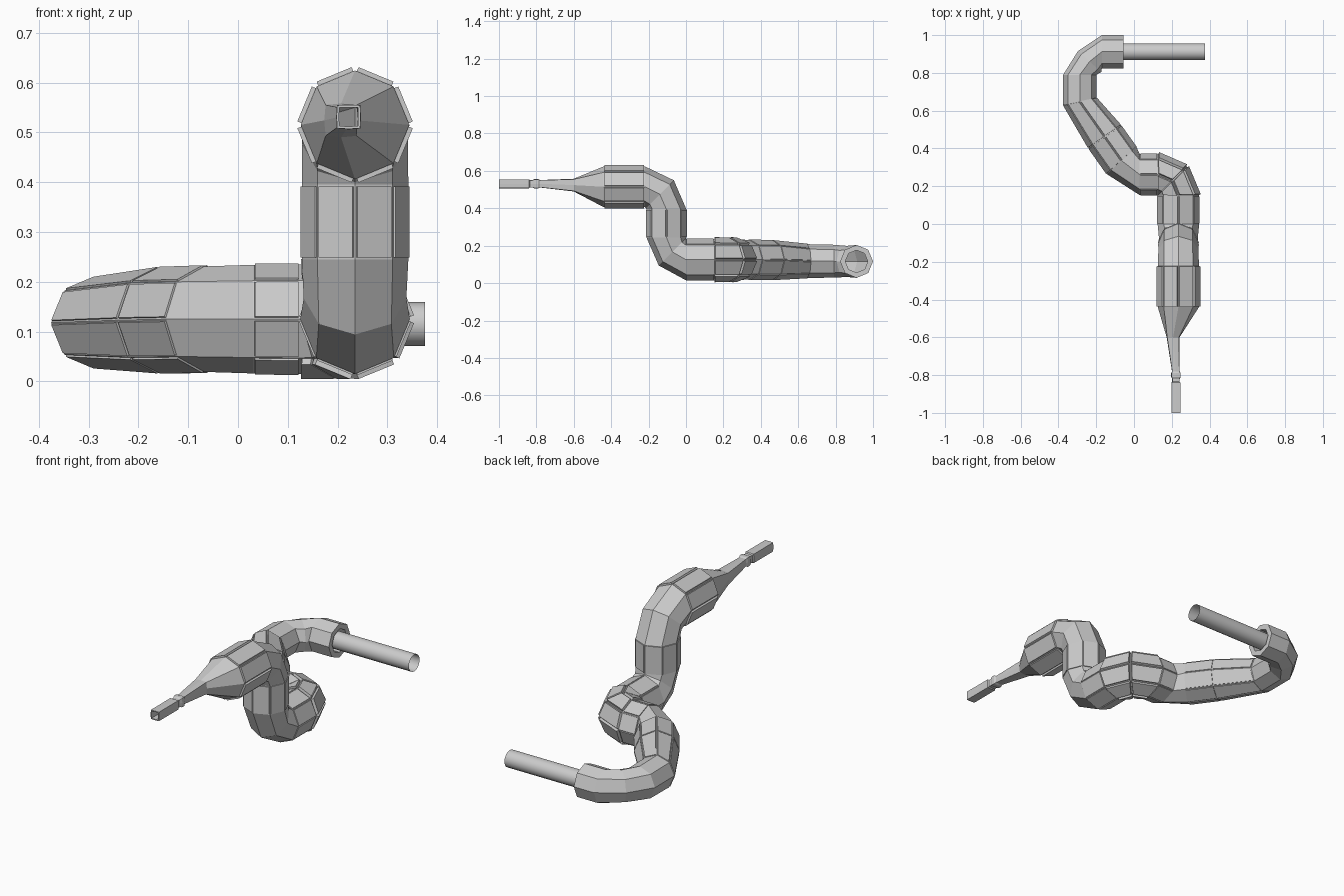
import bpy, bmesh
from math import sin, cos, pi, radians
from mathutils import Vector


def loft(name, rings, up, panels):
    """Eight-sided tube. rings: (centre, tangent, radius, squareness).
    panels: {segment index: raised panel depth}"""
    bm = bmesh.new()
    loops = []
    for c, t, r, sq in rings:
        v = t.cross(up)
        loop = []
        for i in range(8):
            a = i * pi / 4
            rr = r * (1 + 0.414 * sq) if i % 2 else r
            loop.append(bm.verts.new(c + (up * cos(a) + v * sin(a)) * rr))
        loops.append(loop)
    groups = {}
    for s, (a, b) in enumerate(zip(loops, loops[1:])):
        for i in range(8):
            j = (i + 1) % 8
            f = bm.faces.new((a[i], a[j], b[j], b[i]))
            if s in panels:
                groups.setdefault(panels[s], []).append(f)
    bm.normal_update()
    # raised plates, skipping the pinched faces inside the bends
    for depth, faces in groups.items():
        ok = [f for f in faces if min(e.calc_length() for e in f.edges) > 0.025]
        bmesh.ops.inset_individual(bm, faces=ok, thickness=0.005, depth=0)
        bmesh.ops.inset_individual(bm, faces=ok, thickness=0.0005, depth=depth)
    bmesh.ops.remove_doubles(bm, verts=bm.verts, dist=0.0004)
    me = bpy.data.meshes.new(name)
    bm.to_mesh(me)
    bm.free()
    ob = bpy.data.objects.new(name, me)
    bpy.context.collection.objects.link(ob)
    return ob


# Lower hose: curves in the horizontal plane (x, y, z, radius, heading)
hose = [
    (-0.10, 0.912, 0.116, 0.060, 0),      # socket around the rod
    (-0.055, 0.912, 0.116, 0.060, 180),
    (-0.055, 0.912, 0.116, 0.088, 180),
    (-0.17, 0.912, 0.116, 0.088, 180),
    (-0.235, 0.860, 0.116, 0.083, 228),
    (-0.287, 0.790, 0.117, 0.088, 270),
    (-0.287, 0.650, 0.118, 0.090, 282),
    (-0.155, 0.462, 0.123, 0.105, 305),
    (-0.065, 0.335, 0.125, 0.106, 312),
    (0.030, 0.262, 0.125, 0.109, 360),
    (0.125, 0.262, 0.125, 0.110, 360),
    (0.203, 0.228, 0.125, 0.109, 315),
    (0.235, 0.150, 0.125, 0.110, 270),
    (0.235, 0.000, 0.125, 0.110, 270),
]
rings = []
for x, y, z, r, h in hose:
    h = 180 if h == 0 else h
    h = radians(h)
    rings.append((Vector((x, y, z)), Vector((cos(h), sin(h), 0)), r, 0))
loft("lower_hose", rings, Vector((0, 0, 1)),
     {6: 0.004, 7: 0.004, 9: 0.004, 10: 0.013, 11: 0.013, 12: 0.004})

# Upper arm and nozzle: curves in the vertical plane (x, y, z, radius, heading, squareness)
arm = [
    (0.235, 0.000, 0.125, 0.110, 180, 0),
    (0.235, -0.073, 0.167, 0.103, 135, 0),
    (0.235, -0.105, 0.245, 0.107, 90, 0),
    (0.235, -0.105, 0.395, 0.107, 90, 0),
    (0.235, -0.140, 0.475, 0.106, 135, 0),
    (0.235, -0.220, 0.515, 0.109, 180, 0),
    (0.235, -0.440, 0.515, 0.109, 180, 0),
    (0.207, -0.600, 0.524, 0.034, 180, 0.7),
    (0.221, -0.780, 0.531, 0.020, 180, 0.8),
    (0.222, -0.790, 0.531, 0.025, 180, 0.8),
    (0.222, -0.810, 0.531, 0.025, 180, 0.8),
    (0.222, -0.820, 0.531, 0.020, 180, 0.8),
    (0.222, -0.835, 0.531, 0.020, 180, 0.8),
    (0.222, -0.840, 0.531, 0.024, 180, 0.9),
    (0.222, -1.000, 0.531, 0.024, 180, 0.9),
    (0.222, -1.000, 0.531, 0.019, 180, 0.9),   # hollow mouth
    (0.222, -0.850, 0.531, 0.019, 180, 0.9),
]
rings = []
for x, y, z, r, h, sq in arm:
    h = radians(h)
    rings.append((Vector((x, y, z)), Vector((0, cos(h), sin(h))), r, sq))
loft("upper_arm_and_nozzle", rings, Vector((1, 0, 0)), {2: 0.004, 5: 0.009})

# Rod: open tube plugged into the hose end
bpy.ops.mesh.primitive_cylinder_add(vertices=16, radius=0.044, depth=0.475,
                                    end_fill_type='NOTHING',
                                    location=(0.1375, 0.912, 0.115),
                                    rotation=(0, pi / 2, 0))
rod = bpy.context.object
rod.name = "rod"
bpy.ops.object.shade_smooth_by_angle(angle=radians(30))
